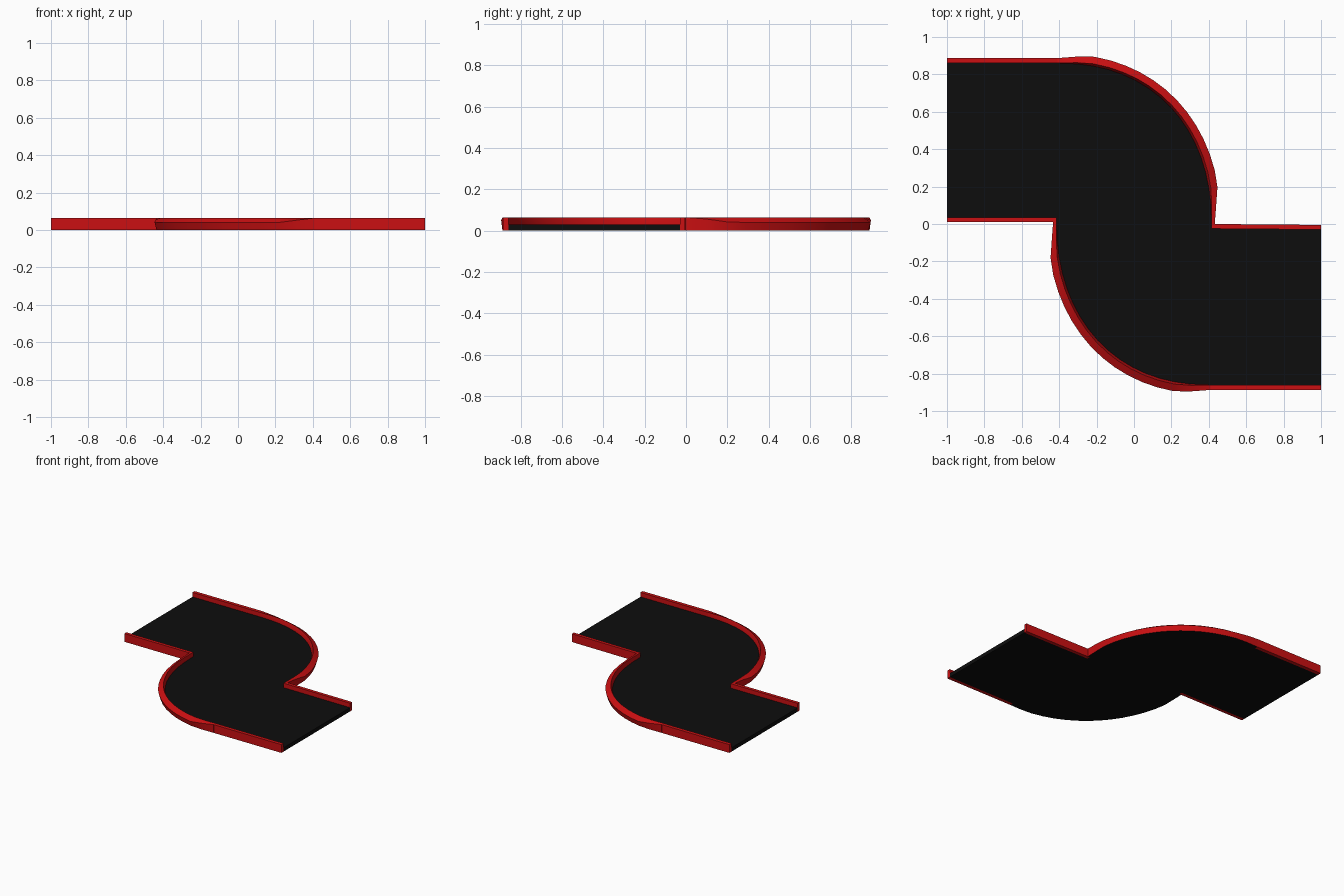
import bpy, bmesh, math
from mathutils import Vector

cube = bpy.data.objects.get("Cube")
if cube:
    bpy.data.objects.remove(cube, do_unlink=True)

WALL_H, DECK_H, EDGE, CORNER = 0.065, 0.03, 0.86, 0.415
STEPS = 16


def material(name, rgb):
    m = bpy.data.materials.new(name)
    m.use_nodes = True
    m.diffuse_color = (*rgb, 1)
    m.node_tree.nodes["Principled BSDF"].inputs["Base Color"].default_value = (*rgb, 1)
    return m


RED = material("barrier red", (0.6, 0.005, 0.006))
BLACK = material("asphalt black", (0.004, 0.004, 0.004))


def finish(bm, name, mats):
    bmesh.ops.recalc_face_normals(bm, faces=bm.faces)
    mesh = bpy.data.meshes.new(name)
    obj = bpy.data.objects.new(name, mesh)
    for m in mats:
        mesh.materials.append(m)
    # undersides take the last material
    for f in bm.faces:
        f.material_index = len(mats) - 1 if f.normal.z < -0.9 else 0
    bm.to_mesh(mesh)
    bm.free()
    bpy.context.collection.objects.link(obj)
    bpy.ops.object.select_all(action="DESELECT")
    obj.select_set(True)
    bpy.context.view_layer.objects.active = obj
    bpy.ops.object.shade_smooth_by_angle(angle=math.radians(25))
    return obj


def prism(name, outline, height, mat):
    bm = bmesh.new()
    face = bm.faces.new([bm.verts.new((x, y, 0)) for x, y in outline])
    top = bmesh.ops.extrude_face_region(bm, geom=[face])["geom"]
    bmesh.ops.translate(bm, vec=(0, 0, height),
                        verts=[v for v in top if isinstance(v, bmesh.types.BMVert)])
    return finish(bm, name, [mat])


def bend(y_end, sign):
    """Inner edge of a rounded bend, from the straight to the notch corner."""
    cx = -0.41
    pts = []
    for i in range(STEPS + 1):
        a = math.pi / 2 * (1 - i / STEPS)
        c, s = max(math.cos(a), 0), max(math.sin(a), 0)
        pts.append(Vector((cx + (CORNER - cx) * c ** 0.9,
                           y_end + (EDGE - y_end) * s ** 0.9)) * sign)
    return pts


def bend_wall(name, path):
    """Wall lofted along a bend, swelling into a flared crash barrier."""
    bm = bmesh.new()
    rings = []
    for i, p in enumerate(path):
        t = i / STEPS
        d = path[min(i + 1, STEPS)] - path[max(i - 1, 0)]
        out = Vector((-d.y, d.x)).normalized()
        r = min(1, t / 0.12, (1 - t) / 0.16)
        b = r * r * (3 - 2 * r)
        w = 0.027 - 0.011 * t
        full = w + (0.05 - w) * b
        section = [(0, 0), (0, DECK_H), (0.012 * b, WALL_H),
                   (full, WALL_H - 0.025 * b), (full - 0.012 * b, 0)]
        rings.append([bm.verts.new((*(p + out * o), z)) for o, z in section])
    n = len(rings[0])
    for a, b in zip(rings, rings[1:]):
        for k in range(n):
            bm.faces.new((a[k], a[(k + 1) % n], b[(k + 1) % n], b[k]))
    bm.faces.new(rings[0])
    bm.faces.new(rings[-1])
    return finish(bm, name, [RED, BLACK])


back_bend = bend(-0.01, 1)
front_bend = bend(-0.03, -1)

# Road surface
prism("road_deck",
      [(-1, EDGE), *back_bend, (CORNER, -0.025), (1, -0.03),
       (1, -EDGE), *front_bend, (-CORNER, 0.035), (-1, 0.035)], DECK_H, BLACK)

# Flared walls round both bends
bend_wall("back_bend_wall", back_bend)
bend_wall("front_bend_wall", front_bend)

# Straight outer walls
for name, s in (("back_straight_wall", 1), ("front_straight_wall", -1)):
    prism(name, [(-s, EDGE * s), (-0.41 * s, EDGE * s),
                 (-0.41 * s, 0.887 * s), (-s, 0.887 * s)], WALL_H, RED)

# Straight walls beside the notches
prism("right_notch_wall", [(-1, 0.01), (-CORNER, 0.01),
                           (-CORNER, 0.035), (-1, 0.035)], WALL_H, RED)
prism("left_notch_wall", [(CORNER, -0.025), (1, -0.03),
                          (1, -0.005), (CORNER, 0)], WALL_H, RED)
